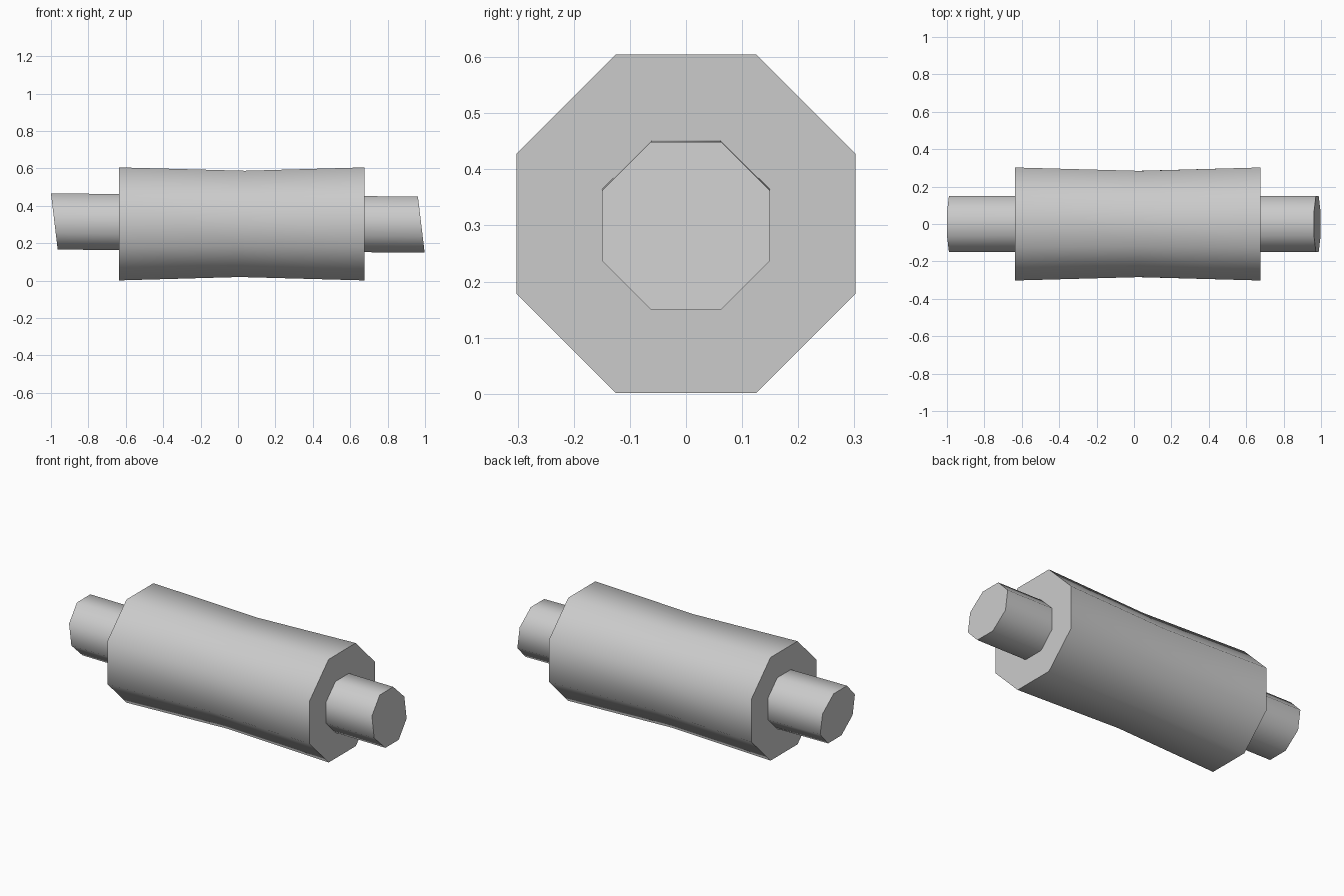
import bpy, bmesh, math

if "Cube" in bpy.data.objects:
    bpy.data.objects.remove(bpy.data.objects["Cube"])

SIDES = 8
grey = bpy.data.materials.new("plain grey")
grey.diffuse_color = (0.6, 0.6, 0.6, 1)
grey.use_nodes = True
grey.node_tree.nodes["Principled BSDF"].inputs["Base Color"].default_value = grey.diffuse_color


def octagonal_bar(name, stations):
    """Loft octagons along x; each station is (x, centre z, apothem, x slant per unit height)."""
    bm = bmesh.new()
    rings = []
    for x, zc, apothem, slant in stations:
        r = apothem / math.cos(math.pi / SIDES)
        ring = []
        for i in range(SIDES):
            a = (i + 0.5) * 2 * math.pi / SIDES
            dz = r * math.sin(a)
            ring.append(bm.verts.new((x + slant * dz, r * math.cos(a), zc + dz)))
        rings.append(ring)
    for a, b in zip(rings, rings[1:]):
        for i in range(SIDES):
            j = (i + 1) % SIDES
            bm.faces.new((a[i], a[j], b[j], b[i]))
    bm.faces.new(rings[0])
    bm.faces.new(rings[-1])
    bmesh.ops.recalc_face_normals(bm, faces=bm.faces[:])
    mesh = bpy.data.meshes.new(name)
    bm.to_mesh(mesh)
    bm.free()
    mesh.materials.append(grey)
    obj = bpy.data.objects.new(name, mesh)
    bpy.context.collection.objects.link(obj)
    bpy.ops.object.select_all(action='DESELECT')
    obj.select_set(True)
    bpy.context.view_layer.objects.active = obj
    bpy.ops.object.shade_smooth_by_angle(angle=math.radians(60))
    return obj


# Thick sleeve with a slightly pinched waist
octagonal_bar("sleeve", [(-0.635, 0.303, 0.302, 0),
                         (0.022, 0.303, 0.284, 0.05),
                         (0.675, 0.303, 0.302, 0)])

# Thin, slightly tilted shaft with slanted ends
octagonal_bar("shaft", [(-0.982, 0.316, 0.15, -0.12),
                        (0.98, 0.299, 0.15, -0.12)])
